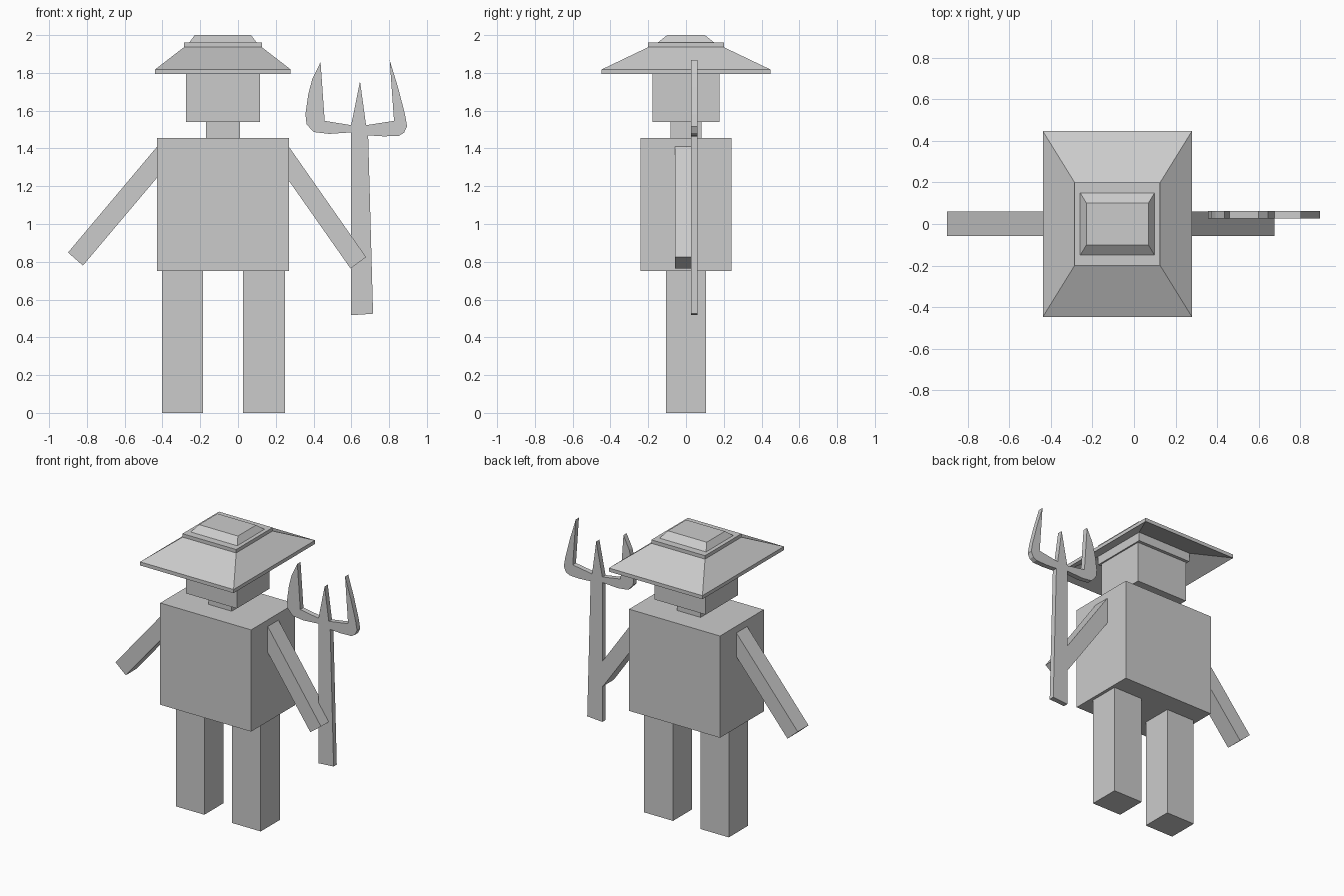
import bpy, bmesh

if "Cube" in bpy.data.objects:
    bpy.data.objects.remove(bpy.data.objects["Cube"])

CX = -0.08  # body centre line


def finish(name, bm):
    bmesh.ops.recalc_face_normals(bm, faces=bm.faces)
    me = bpy.data.meshes.new(name)
    bm.to_mesh(me)
    bm.free()
    ob = bpy.data.objects.new(name, me)
    bpy.context.collection.objects.link(ob)
    return ob


def loft(name, rings, closed=False):
    """Stack of rectangles (half x, half y, z) around the body centre."""
    bm = bmesh.new()
    loops = [[bm.verts.new((CX + sx * hx, sy * hy, z))
              for sx, sy in ((-1, -1), (1, -1), (1, 1), (-1, 1))]
             for hx, hy, z in rings]
    pairs = list(zip(loops, loops[1:]))
    if closed:
        pairs.append((loops[-1], loops[0]))
    else:
        bm.faces.new(loops[0])
        bm.faces.new(loops[-1])
    for a, b in pairs:
        for i in range(4):
            j = (i + 1) % 4
            bm.faces.new((a[i], a[j], b[j], b[i]))
    return finish(name, bm)


def prism(name, pts, y0, y1):
    """Front (x, z) profile extruded along y."""
    bm = bmesh.new()
    f = bm.faces.new([bm.verts.new((x, y0, z)) for x, z in pts])
    ext = bmesh.ops.extrude_face_region(bm, geom=[f])["geom"]
    verts = [v for v in ext if isinstance(v, bmesh.types.BMVert)]
    bmesh.ops.translate(bm, vec=(0, y1 - y0, 0), verts=verts)
    return finish(name, bm)


def box(name, hx, hy, z0, z1):
    return loft(name, [(hx, hy, z0), (hx, hy, z1)])


# Body
box("torso", 0.349, 0.24, 0.75, 1.456)
box("neck", 0.09, 0.083, 1.456, 1.54)
box("head", 0.196, 0.178, 1.54, 1.84)

# Legs
for name, x0, x1 in (("left_leg", -0.402, -0.185), ("right_leg", 0.026, 0.248)):
    prism(name, [(x0, 0), (x1, 0), (x1, 0.75), (x0, 0.75)], -0.105, 0.105)

# Arms
prism("left_arm", [(-0.427, 1.411), (-0.427, 1.247), (-0.821, 0.78), (-0.9, 0.849)],
      -0.058, 0.06)
prism("right_arm", [(0.268, 1.411), (0.268, 1.231), (0.596, 0.764), (0.678, 0.825)],
      -0.058, 0.06)

# Hat: sloping hollow brim, crown block and bevelled cap
loft("hat_brim", [(0.359, 0.447, 1.793), (0.359, 0.447, 1.818),
                  (0.206, 0.2, 1.936), (0.206, 0.2, 1.88)], closed=True)
box("hat_crown", 0.206, 0.2, 1.82, 1.96)
loft("hat_cap", [(0.179, 0.15, 1.96), (0.149, 0.1, 2.0)])

# Trident: one flat silhouette
prism("trident", [
    (0.437, 1.857), (0.393, 1.767), (0.372, 1.687), (0.357, 1.581), (0.363, 1.528),
    (0.40, 1.487), (0.483, 1.477), (0.599, 1.485), (0.599, 0.517), (0.715, 0.525),
    (0.689, 1.469), (0.773, 1.464), (0.852, 1.467), (0.879, 1.483), (0.895, 1.517),
    (0.884, 1.581), (0.847, 1.724), (0.803, 1.867), (0.826, 1.546), (0.678, 1.523),
    (0.646, 1.756), (0.599, 1.523), (0.459, 1.546)], 0.027, 0.062)
